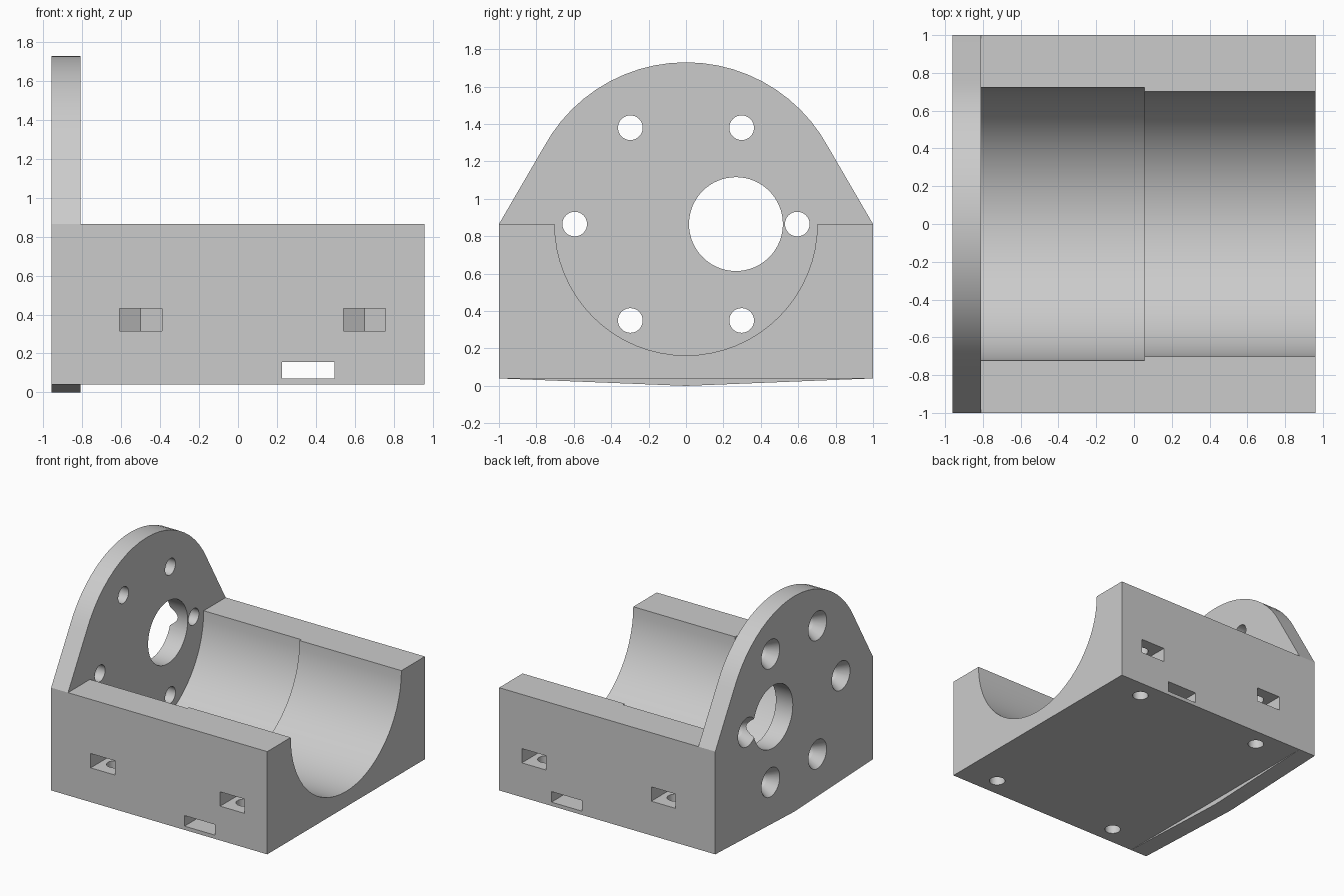
import bpy, bmesh, math
from mathutils import Matrix, Vector

cube = bpy.data.objects.get("Cube")
if cube:
    bpy.data.objects.remove(cube, do_unlink=True)

AXIS_Z = 0.865          # height of the bore axis
PLATE_BACK, PLATE_FACE, END = -0.96, -0.81, 0.96
BASE_Z = 0.04

grey = bpy.data.materials.new("plain_grey")
grey.use_nodes = True
colour = (0.6, 0.6, 0.6, 1)
grey.diffuse_color = colour
grey.node_tree.nodes["Principled BSDF"].inputs["Base Color"].default_value = colour


def make_object(name, bm):
    bmesh.ops.recalc_face_normals(bm, faces=bm.faces)
    mesh = bpy.data.meshes.new(name)
    bm.to_mesh(mesh)
    bm.free()
    mesh.materials.append(grey)
    obj = bpy.data.objects.new(name, mesh)
    bpy.context.collection.objects.link(obj)
    return obj


def box(name, low, high):
    low, high = Vector(low), Vector(high)
    bm = bmesh.new()
    size = Matrix.Diagonal(high - low).to_4x4()
    bmesh.ops.create_cube(bm, size=1, matrix=Matrix.Translation((low + high) / 2) @ size)
    return make_object(name, bm)


def cone(name, start, end, r_start, r_end=None, sides=64, turn=0):
    """Cylinder or cone running from one point to another."""
    start, end = Vector(start), Vector(end)
    axis = end - start
    place = Matrix.Translation((start + end) / 2) @ axis.to_track_quat('Z', 'Y').to_matrix().to_4x4()
    bm = bmesh.new()
    bmesh.ops.create_cone(bm, cap_ends=True, segments=sides, radius1=r_start,
                          radius2=r_start if r_end is None else r_end,
                          depth=axis.length, matrix=place @ Matrix.Rotation(turn, 4, 'Z'))
    return make_object(name, bm)


def combine(target, other, operation):
    mod = target.modifiers.new(operation.lower(), 'BOOLEAN')
    mod.operation, mod.solver, mod.object = operation, 'EXACT', other
    bpy.context.view_layer.objects.active = target
    bpy.ops.object.modifier_apply(modifier=mod.name)
    bpy.data.objects.remove(other, do_unlink=True)


# End plate: a disc blended by tangents into the block outline
bm = bmesh.new()
outline = [(s, z) for s in (-1, 1) for z in (BASE_Z, AXIS_Z)]
for i in range(64):
    a = math.tau * i / 64
    outline.append((AXIS_Z * math.cos(a), AXIS_Z + AXIS_Z * math.sin(a)))
for x in (PLATE_BACK, PLATE_FACE):
    for y, z in outline:
        bm.verts.new((x, y, z))
hull = bmesh.ops.convex_hull(bm, input=bm.verts)
inside = {g for g in hull["geom_interior"] if isinstance(g, bmesh.types.BMVert)}
bmesh.ops.delete(bm, geom=list(inside), context='VERTS')
bmesh.ops.dissolve_limit(bm, angle_limit=0.01, verts=bm.verts, edges=bm.edges)
plate = make_object("end_plate", bm)

# Cradle block with its stepped bore
mount = box("motor_mount", (PLATE_FACE, -1, BASE_Z), (END, 1, AXIS_Z))
combine(mount, cone("wide_bore", (-1.2, 0, AXIS_Z), (0.055, 0, AXIS_Z), 0.722), 'DIFFERENCE')
combine(mount, cone("narrow_bore", (0, 0, AXIS_Z), (1.2, 0, AXIS_Z), 0.702), 'DIFFERENCE')
combine(mount, plate, 'UNION')

# Off-centre shaft opening
combine(mount, cone("shaft_hole", (-1.2, 0.267, AXIS_Z), (-0.7, 0.267, AXIS_Z), 0.251), 'DIFFERENCE')

# Ring of six countersunk screw holes
for i in range(6):
    a = math.tau * i / 6
    y, z = 0.595 * math.cos(a), AXIS_Z + 0.595 * math.sin(a)
    combine(mount, cone("screw_hole", (-1.2, y, z), (-0.7, y, z), 0.066, sides=32), 'DIFFERENCE')
    combine(mount, cone("countersink", (-0.97, y, z), (-0.87, y, z), 0.122, 0.06, 32), 'DIFFERENCE')

# Base screw holes with hexagonal nut pockets open to the sides
for x in (-0.5, 0.65):
    for s in (-1, 1):
        y = s * 0.85
        combine(mount, cone("base_hole", (x, y, -0.1), (x, y, 0.6), 0.06, sides=32), 'DIFFERENCE')
        pocket = cone("nut_pocket", (x, y, 0.315), (x, y, 0.43), 0.125, sides=6)
        # Stretch the outer half of the hexagon through the side wall
        flat = max(abs(v.co.x - x) for v in pocket.data.vertices)
        if flat > 0.115:     # put a corner, not a flat, towards the inside
            pocket.data.transform(Matrix.Translation((x, y, 0)) @ Matrix.Rotation(math.pi / 6, 4, 'Z')
                                  @ Matrix.Translation((-x, -y, 0)))
        for v in pocket.data.vertices:
            if (v.co.y - y) * s > 0.01:
                v.co.y += s * 0.3
        combine(mount, pocket, 'DIFFERENCE')

# Strap slot running right through under the bore
combine(mount, box("strap_slot", (0.225, -1.2, 0.07), (0.495, 1.2, 0.155)), 'DIFFERENCE')

# Tidy coplanar seams and shade
bm = bmesh.new()
bm.from_mesh(mount.data)
bmesh.ops.remove_doubles(bm, verts=bm.verts, dist=0.0002)
bmesh.ops.dissolve_limit(bm, angle_limit=0.005, verts=bm.verts, edges=bm.edges)
bm.to_mesh(mount.data)
bm.free()
bpy.ops.object.select_all(action='DESELECT')
mount.select_set(True)
bpy.context.view_layer.objects.active = mount
bpy.ops.object.shade_smooth_by_angle(angle=math.radians(25))
